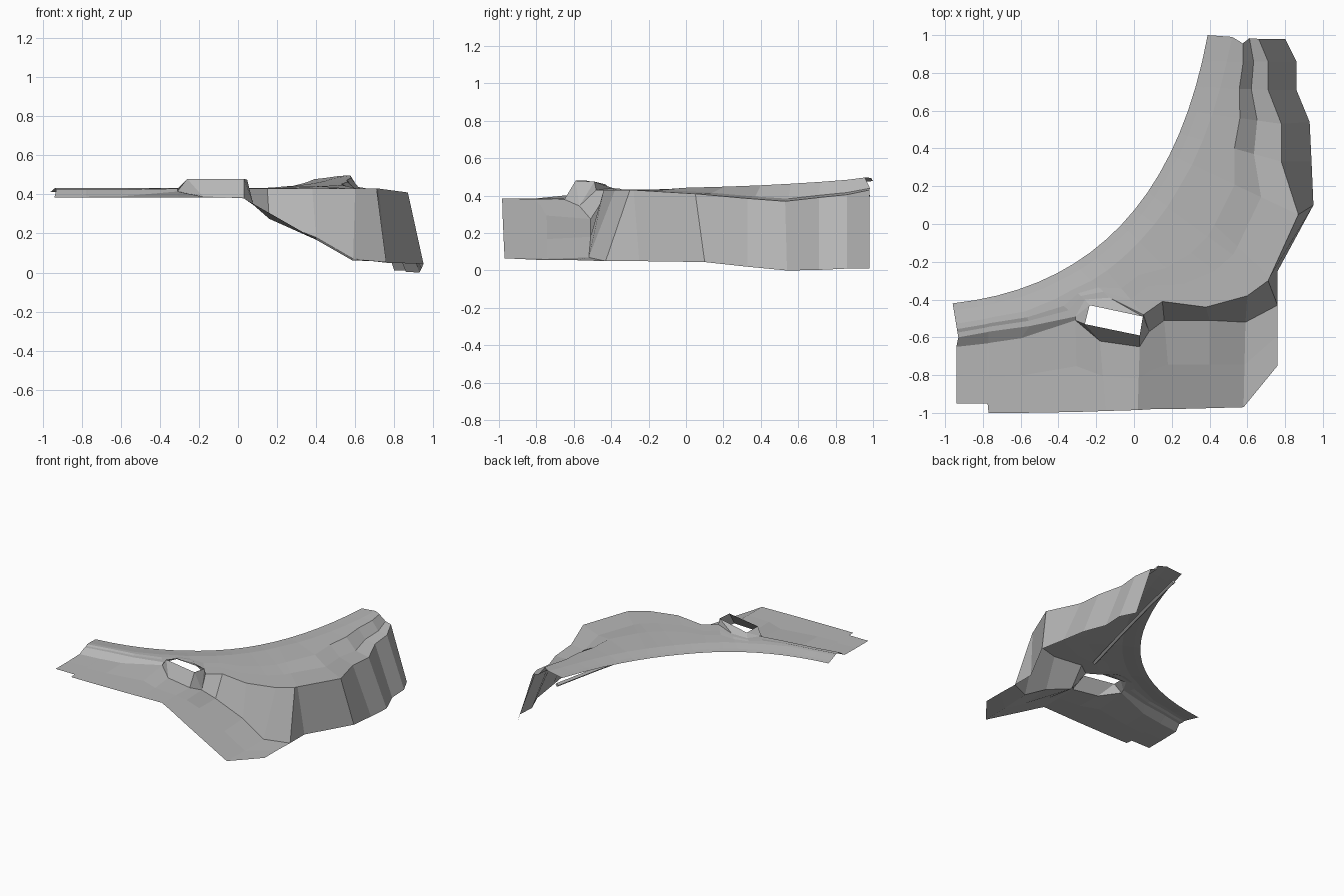
import bpy, bmesh
from mathutils import Vector

if "Cube" in bpy.data.objects:
    bpy.data.objects.remove(bpy.data.objects["Cube"])

stone = bpy.data.materials.new("plain grey")
stone.diffuse_color = (0.47, 0.47, 0.47, 1)
stone.use_nodes = True
stone.node_tree.nodes["Principled BSDF"].inputs["Base Color"].default_value = stone.diffuse_color


def flat(x):
    # height of the lower ground: level on the left, ramp down to the right
    return max(0.055, min(0.385, 0.385 - (x - 0.02) * 0.571))


# cliff top line, from the left end round to the far end
top = [(-.93, -.60, .425), (-.775, -.572, .425), (-.77, -.57, .425), (-.55, -.54, .425),
       (-.31, -.49, .43), (-.26, -.40, .435), (-.13, -.39, .44), (.05, -.48, .43),
       (.15, -.41, .43), (.38, -.44, .43), (.60, -.38, .43), (.71, -.30, .43),
       (.72, -.28, .43), (.87, .05, .41), (.78, .33, .385), (.78, .53, .37),
       (.71, .71, .39), (.71, .86, .405), (.66, .98, .43)]
# cliff foot line
foot = [(-.94, -.65, .388), (-.775, -.632, .388), (-.77, -.63, .388), (-.60, -.605, .39),
        (-.31, -.51, .415), (-.18, -.62, .39), (.03, -.65, .38), (.08, -.57, .345),
        (.16, -.51, .275), (.40, -.51, .18), (.59, -.52, .07), (.76, -.43, .05),
        (.76, -.25, .05), (.95, .10, .045), (.94, .33, .02), (.93, .54, 0),
        (.86, .71, .003), (.86, .86, .01), (.80, .98, .01)]
# front border of the lower ground
front = [(-.94, -.95), (-.775, -.95), (-.77, -1), (-.60, -1), (-.30, -.995), (-.15, -.99),
         (.02, -.985), (.10, -.98), (.20, -.98), (.40, -.975), (.58, -.97), (.76, -.75)]
N = len(top)

bm = bmesh.new()
new = lambda p: bm.verts.new(Vector(p))


def loft(r0, r1, skip=()):
    for i in range(min(len(r0), len(r1)) - 1):
        if i not in skip:
            bm.faces.new((r0[i], r1[i], r1[i + 1], r0[i + 1]))


# plateau: curved outer edge, rim crest and inner rows
P0, P1, P2 = Vector((-.96, -.42)), Vector((.15, -.30)), Vector((.39, 1.0))
rows = [[] for _ in range(5)]
for i, t in enumerate(top):
    u = i / (N - 1)
    e = P0 * (1 - u) ** 2 + P1 * 2 * u * (1 - u) + P2 * u * u
    rise = 0.065 * max(0, e.y) ** 1.4
    T = Vector(t[:2])
    d = T - e
    a = min(0.13 / d.length, 0.6)
    lip = e + d * a * 0.35
    crest = e + d * a
    mid = crest.lerp(T, 0.4)
    step = crest.lerp(T, 0.65)
    zc = 0.43 + rise
    zs = zc + (t[2] - zc) * 0.85
    if i == N - 1:
        mid.y -= 0.03
    for row, p, z in zip(rows, (e, lip, crest, mid, step),
                         (0.413 + rise, 0.418 + rise, zc, zc + 0.002, zs)):
        row.append(new((p.x, p.y, z)))
tv = [new(p) for p in top]
bv = [new(p) for p in foot]
rows.append(tv)
for a, b in zip(rows, rows[1:]):
    loft(a, b)

# cliff wall, left open where the hatch sits
loft(tv, bv, skip=(4, 5, 6))

# lower ground
mv, fv = [], []
for (bx, by, bz), (fx, fy) in zip(foot, front):
    mx, my = (bx + fx) / 2, (by + fy) / 2
    mv.append(new((mx, my, flat(mx))))
    fv.append(new((fx, fy, flat(fx))))
loft(bv, mv)
loft(mv, fv)

# raised hatch surround with an open hole
r = [new(p) for p in ((-.235, -.43, .46), (.047, -.49, .475), (.03, -.59, .48), (-.26, -.53, .48))]
for f in ((tv[4], r[0], tv[5]), (tv[5], r[0], r[1], tv[6]), (tv[6], r[1], tv[7]),
          (tv[7], r[1], bv[7]), (r[1], r[2], bv[7]), (r[2], bv[6], bv[7]),
          (r[3], bv[5], bv[6], r[2]), (r[3], bv[4], bv[5]), (tv[4], bv[4], r[3], r[0])):
    bm.faces.new(f)

me = bpy.data.meshes.new("plateau_shell")
bm.to_mesh(me)
bm.free()
me.materials.append(stone)
bpy.context.collection.objects.link(bpy.data.objects.new("plateau_shell", me))

# thin rail hanging under the plateau
cu = bpy.data.curves.new("under_rail", "CURVE")
cu.dimensions = "3D"
cu.bevel_depth = 0.015
cu.bevel_resolution = 0
cu.use_fill_caps = True
path = [(.45, .98, .40), (.36, .60, .405), (.24, .14, .41), (.12, -.30, .412)]
sp = cu.splines.new("POLY")
sp.points.add(len(path) - 1)
for q, p in zip(sp.points, path):
    q.co = (*p, 1)
sp.use_smooth = False
cu.materials.append(stone)
bpy.context.collection.objects.link(bpy.data.objects.new("under_rail", cu))
